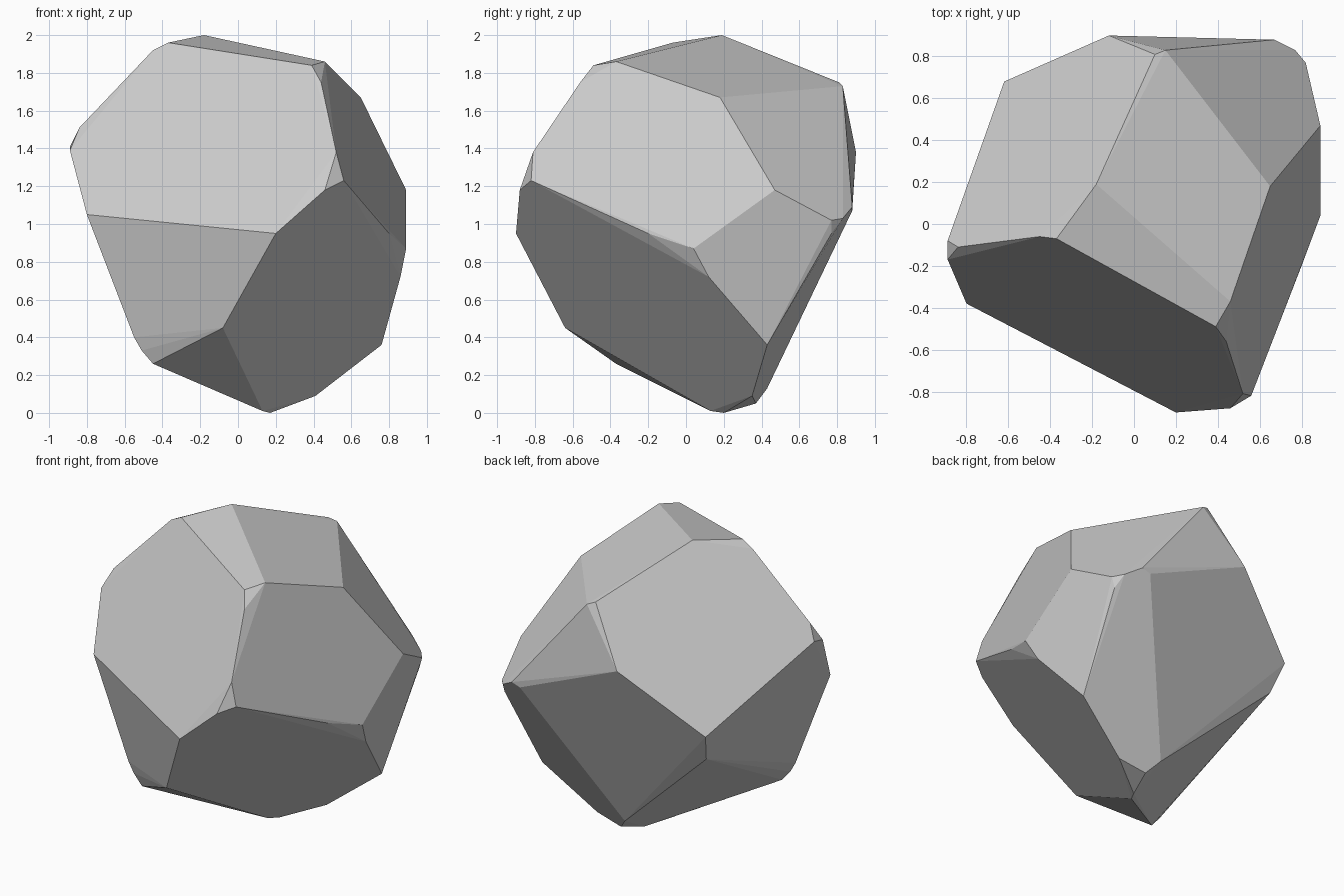
import bpy, bmesh
from math import radians

# Corner points of the faceted boulder, grouped by region
crown = [(-.18, .19, 2), (-.37, -.07, 1.96), (-.45, -.06, 1.92),
         (.46, -.37, 1.86), (.39, -.49, 1.84), (.44, -.56, 1.75),
         (.65, .18, 1.67), (.15, .83, 1.73), (.10, .81, 1.75)]
right_side = [(.89, .47, 1.18), (.89, .04, .87), (.80, -.20, .95),
              (.86, .12, .72), (.76, .43, .36), (.82, .77, 1.02),
              (.77, .83, 1.03), (.80, .77, .95)]
front_side = [(.56, -.82, 1.23), (.52, -.81, 1.38), (.46, -.88, 1.18),
              (.20, -.90, .95), (-.08, -.64, .45)]
left_side = [(-.80, -.38, 1.05), (-.89, -.17, 1.39), (-.89, -.08, 1.41),
             (-.84, -.11, 1.51), (-.55, -.37, .40), (-.51, -.37, .33),
             (-.45, -.37, .26)]
back_side = [(-.62, .68, .99), (-.57, .60, .80), (-.12, .90, 1.38),
             (.67, .88, 1.09), (.61, .88, 1.07)]
foot = [(.17, .20, 0), (.13, .13, .01), (.22, .37, .05),
        (.15, .43, .13), (.41, .35, .09)]

# Wrap the corners in a convex skin and merge near-flat triangles into facets
bm = bmesh.new()
for group in (crown, right_side, front_side, left_side, back_side, foot):
    for p in group:
        bm.verts.new(p)
hull = bmesh.ops.convex_hull(bm, input=bm.verts)
loose = [v for v in bm.verts if not v.link_faces]
bmesh.ops.delete(bm, geom=loose, context='VERTS')
bmesh.ops.dissolve_limit(bm, angle_limit=radians(4), verts=bm.verts, edges=bm.edges)
bmesh.ops.recalc_face_normals(bm, faces=bm.faces)

mesh = bpy.data.meshes.new("boulder")
bm.to_mesh(mesh)
bm.free()
boulder = bpy.data.objects.new("boulder", mesh)
bpy.context.collection.objects.link(boulder)
